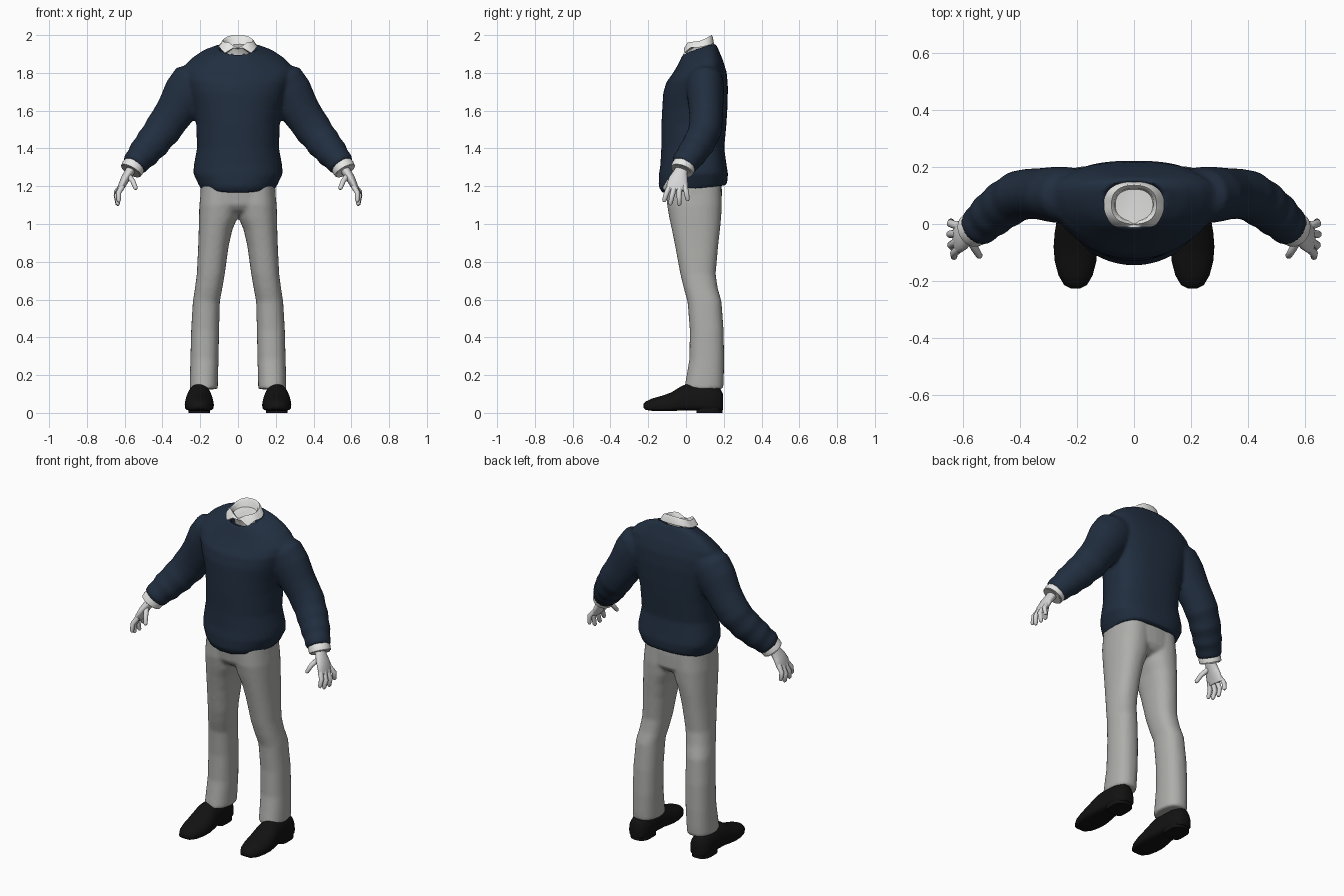
import bpy, bmesh, math
from mathutils import Vector


def material(name, rgb):
    m = bpy.data.materials.new(name)
    m.diffuse_color = (*rgb, 1)
    return m


NAVY = material("navy wool", (0.015, 0.027, 0.050))
GREY = material("grey cloth", (0.42, 0.42, 0.405))
WHITE = material("white cotton", (0.80, 0.80, 0.79))
PALE = material("pale hand", (0.68, 0.68, 0.68))
BLACK = material("black leather", (0.006, 0.006, 0.006))


def power(v, e):
    return math.copysign(abs(v) ** (2 / e), v)


def ring(x0, x1, lo, hi, mid=None, e_lo=2.0, e_hi=2.0, n=32):
    """Rounded outline with different front and back halves."""
    mid = (lo + hi) / 2 if mid is None else mid
    out = []
    for i in range(n):
        a = 2 * math.pi * i / n
        c, s = math.cos(a), math.sin(a)
        e = e_hi if s > 0 else e_lo
        span = hi - mid if s > 0 else mid - lo
        out.append(((x0 + x1) / 2 + (x1 - x0) / 2 * power(c, e), mid + span * power(s, e)))
    return out


def loft(bm, rings):
    """Skin a list of equal rings and close both ends."""
    vs = [[bm.verts.new(p) for p in r] for r in rings]
    n = len(vs[0])
    for a, b in zip(vs, vs[1:]):
        for i in range(n):
            j = (i + 1) % n
            bm.faces.new((a[i], a[j], b[j], b[i]))
    bm.faces.new(vs[0])
    bm.faces.new(vs[-1])


def tube(bm, rows, side=(0, 1, 0), n=20):
    """Rows are x, y, z, radius along side, radius across."""
    pts = [Vector(r[:3]) for r in rows]
    rings = []
    for i, r in enumerate(rows):
        t = (pts[min(i + 1, len(pts) - 1)] - pts[max(i - 1, 0)]).normalized()
        s = Vector(side)
        s = (s - t * s.dot(t)).normalized()
        u = t.cross(s)
        rings.append([pts[i] + s * r[3] * math.cos(2 * math.pi * k / n)
                      + u * r[4] * math.sin(2 * math.pi * k / n) for k in range(n)])
    loft(bm, rings)


def finish(bm, name, mat, mirror=False, voxel=0, smooth=3):
    bmesh.ops.recalc_face_normals(bm, faces=bm.faces)
    for f in bm.faces:
        f.smooth = True
    for e in bm.edges:
        e.smooth = e.calc_face_angle(0) < math.radians(55)
    me = bpy.data.meshes.new(name)
    bm.to_mesh(me)
    bm.free()
    me.materials.append(mat)
    ob = bpy.data.objects.new(name, me)
    bpy.context.collection.objects.link(ob)
    if mirror:
        ob.modifiers.new("Mirror", 'MIRROR')
    if voxel:
        r = ob.modifiers.new("Blend", 'REMESH')
        r.mode, r.voxel_size, r.use_smooth_shade = 'VOXEL', voxel, True
        s = ob.modifiers.new("Soften", 'SMOOTH')
        s.factor, s.iterations = 0.5, smooth
    return ob


# Sweater body: z front, z back, half width, y front, y back
bm = bmesh.new()
body = [(1.165, 1.205, .198, -.127, .212), (1.20, 1.23, .213, -.145, .220),
        (1.26, 1.27, .236, -.144, .222), (1.31, 1.31, .234, -.136, .215),
        (1.40, 1.40, .217, -.131, .202), (1.53, 1.53, .221, -.130, .214),
        (1.61, 1.61, .235, -.126, .219), (1.69, 1.72, .262, -.121, .222),
        (1.75, 1.80, .283, -.105, .216), (1.79, 1.86, .285, -.075, .198),
        (1.83, 1.90, .245, -.050, .182), (1.87, 1.937, .185, -.030, .166),
        (1.905, 1.962, .103, -.015, .150), (1.87, 1.90, .085, .000, .130),
        (1.85, 1.85, .070, .010, .120)]
rings = []
for zf, zb, hw, yf, yb in body:
    rings.append([(x, y, zf + (zb - zf) * (y - yf) / (yb - yf))
                  for x, y in ring(-hw, hw, yf, yb, (yf + yb) / 2 + .03, 2.1, 2.6, 48)])
loft(bm, rings)
# Sleeves with soft folds
sleeve = [(.17, .10, 1.80, .085, .07), (.235, .10, 1.742, .100, .125),
          (.275, .103, 1.69, .098, .122), (.33, .106, 1.60, .090, .105),
          (.368, .106, 1.545, .088, .099), (.402, .100, 1.495, .088, .099),
          (.428, .085, 1.462, .083, .090), (.452, .070, 1.43, .085, .093),
          (.478, .050, 1.40, .078, .083), (.500, .032, 1.373, .080, .085),
          (.522, .013, 1.347, .072, .072), (.540, -.005, 1.325, .072, .072),
          (.552, -.015, 1.308, .066, .064)]
for sx in (-1, 1):
    tube(bm, [(sx * r[0], *r[1:]) for r in sleeve], n=28)
finish(bm, "sweater", NAVY, voxel=.011)

# Trousers: hips and two legs blended together
bm = bmesh.new()
hips = [(1.27, .188, -.10, .185), (1.18, .199, -.107, .190), (1.10, .198, -.098, .189),
        (1.07, .12, -.075, .17), (1.05, .05, -.03, .13)]
loft(bm, [[(x, y, z) for x, y in ring(-w, w, a, b, None, 2.3, 2.4)] for z, w, a, b in hips])
leg = [(1.24, -.01, .190, -.100, .185), (1.10, -.01, .205, -.100, .190),
       (1.03, .004, .207, -.088, .186), (.97, .030, .208, -.075, .180),
       (.88, .050, .211, -.057, .170), (.735, .070, .218, -.030, .157),
       (.66, .083, .228, -.012, .168), (.59, .096, .239, .008, .188),
       (.44, .100, .248, .020, .199), (.285, .103, .252, .018, .202),
       (.18, .106, .255, .000, .200), (.125, .107, .256, -.010, .197)]
for sx in (-1, 1):
    loft(bm, [[(sx * x, y, z) for x, y in ring(a, b, yf, yb, None, 2.3, 2.3)]
              for z, a, b, yf, yb in leg])
finish(bm, "trousers", GREY, voxel=.011)

# Shoes: y, half width, bottom, top
bm = bmesh.new()
shoe = [(-.226, .016, .028, .046), (-.214, .040, .016, .060), (-.18, .060, .011, .076),
        (-.13, .073, .010, .090), (-.08, .077, .010, .107), (-.03, .073, .012, .138),
        (.00, .068, .014, .152), (.06, .062, .012, .158), (.13, .062, .010, .150),
        (.18, .050, .010, .130), (.196, .030, .015, .100)]
loft(bm, [[(x, y, z) for x, z in ring(.205 - w, .205 + w, lo, hi, lo + (hi - lo) * .35, 4, 2.1)]
          for y, w, lo, hi in shoe])
# Heel blocks
loft(bm, [[(x, y, z) for x, y in ring(.148, .262, .055, .192, None, 5, 2.5)] for z in (0, .03)])
finish(bm, "shoes", BLACK, mirror=True)

# Shirt collar: folded band with two points and an inner funnel
bm = bmesh.new()
N = 64
profile = [[] for _ in range(6)]
for i in range(N):
    a = 2 * math.pi * i / N
    c, s = math.cos(a), math.sin(a)
    dip = max(0, 1 - abs(abs(c) - .55) / .35) if s < 0 else 0
    notch = max(0, 1 - abs(c) / .55) if s < 0 else 0
    top = 1.968 + (.032 * s if s > 0 else .008 * s) - .028 * notch
    low = 1.935 + (.020 * s if s > 0 else 0) - .030 * dip - .006 * notch
    flare = 1 + .10 * dip
    for k, (rx, ry, z) in enumerate([(.094, .072, low), (.106 * flare, .080 * flare, low),
                                     (.086, .073, top - .006), (.079, .068, top),
                                     (.069, .058, top - .010), (.056, .046, 1.880)]):
        profile[k].append((rx * power(c, 2.4), .068 + ry * power(s, 2.4), z))
loft(bm, profile[:])
finish(bm, "shirt_collar", WHITE)

# Shirt cuffs
bm = bmesh.new()
tube(bm, [(.540, -.005, 1.325, .058, .056), (.556, -.015, 1.300, .063, .062),
          (.566, -.021, 1.283, .062, .060), (.568, -.023, 1.279, .057, .055),
          (.562, -.018, 1.290, .045, .043)], n=28)
finish(bm, "shirt_cuffs", WHITE, mirror=True)

# Hands: palm, four fingers and a thumb
bm = bmesh.new()
tube(bm, [(.552, -.012, 1.31, .034, .026), (.575, -.028, 1.275, .036, .025),
          (.597, -.040, 1.24, .050, .023), (.614, -.046, 1.205, .057, .020),
          (.624, -.048, 1.178, .052, .014)])
fingers = [((.612, -.085, 1.20), (.632, -.103, 1.165), (.631, -.115, 1.125)),
           ((.618, -.060, 1.20), (.642, -.074, 1.150), (.636, -.083, 1.108)),
           ((.618, -.034, 1.20), (.645, -.036, 1.150), (.637, -.036, 1.105)),
           ((.614, -.008, 1.205), (.644, .002, 1.170), (.642, .008, 1.130)),
           ((.578, -.050, 1.255), (.556, -.090, 1.225), (.542, -.112, 1.190))]
for a, b, c in fingers:
    tip = Vector(c) + (Vector(c) - Vector(b)).normalized() * .009
    tube(bm, [(*a, .015, .015), (*b, .0135, .0135), (*c, .0115, .0115), (*tip, .005, .005)], n=12)
finish(bm, "hands", PALE, mirror=True)
